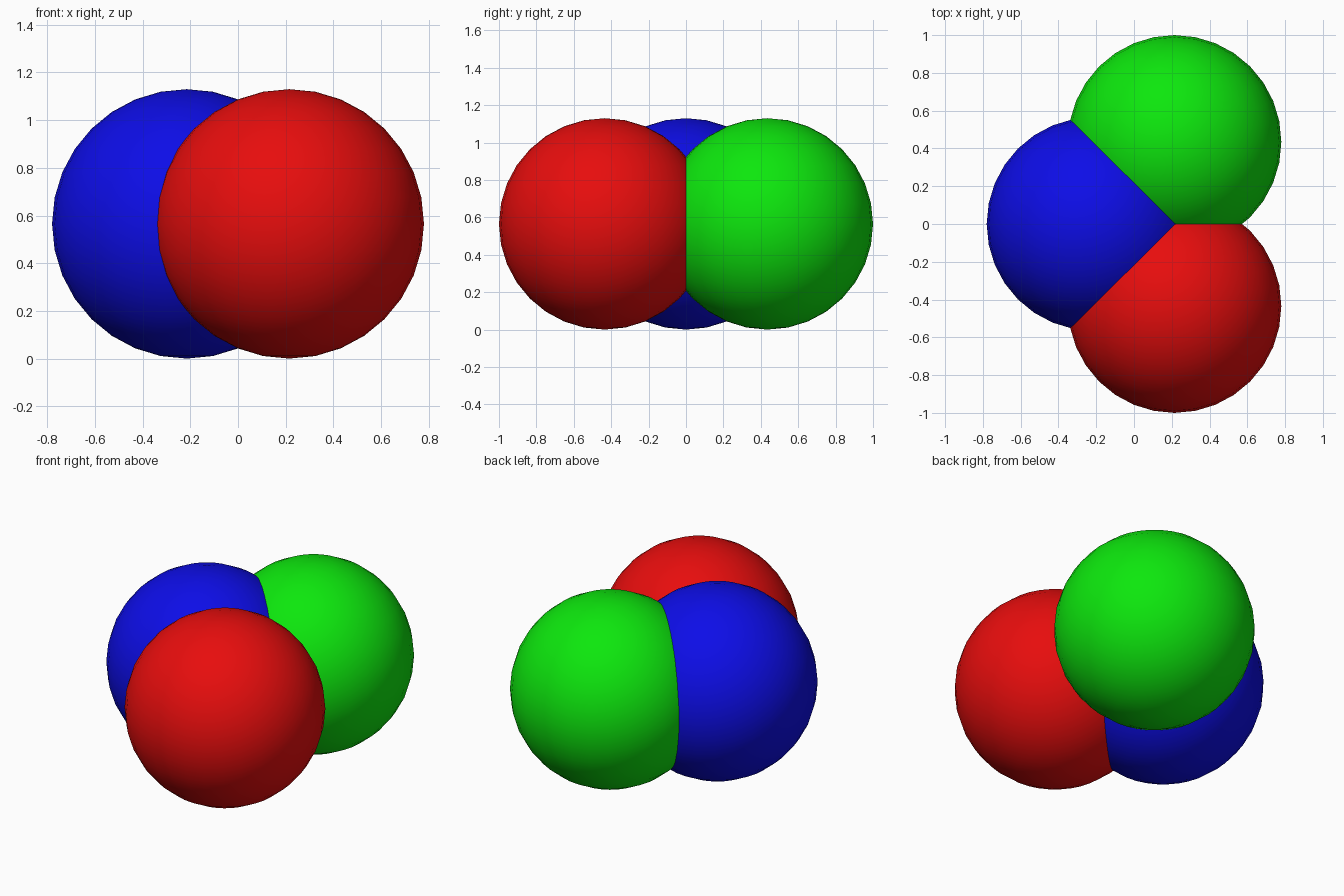
import bpy

if "Cube" in bpy.data.objects:
    bpy.data.objects.remove(bpy.data.objects["Cube"])

RADIUS = 0.565


def ball(name, x, y, colour):
    # One smooth ball resting on the ground
    bpy.ops.mesh.primitive_uv_sphere_add(segments=32, ring_count=16, radius=RADIUS,
                                         location=(x, y, RADIUS))
    obj = bpy.context.object
    obj.name = name
    bpy.ops.object.shade_smooth()
    mat = bpy.data.materials.new(name.replace("_ball", ""))
    mat.diffuse_color = (*colour, 1)
    mat.use_nodes = True
    mat.node_tree.nodes["Principled BSDF"].inputs["Base Color"].default_value = mat.diffuse_color
    obj.data.materials.append(mat)


# Three overlapping balls: one on the left, a mirrored pair on the right
ball("blue_ball", -0.215, 0, (0.004, 0.004, 0.8))
ball("red_ball", 0.215, -0.435, (0.8, 0.004, 0.004))
ball("green_ball", 0.215, 0.435, (0.004, 0.8, 0.004))
